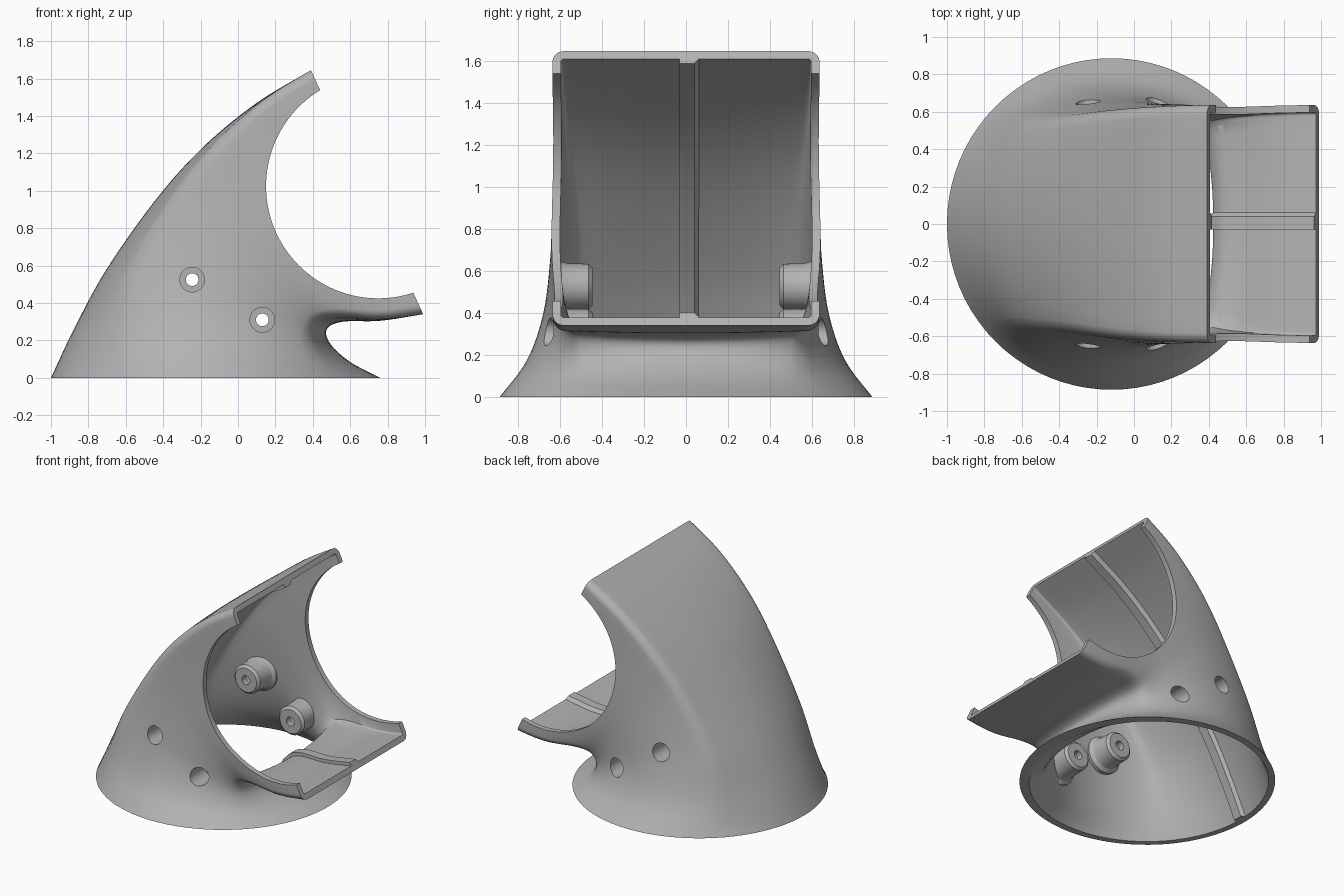
import bpy, bmesh, math
from mathutils import Vector

if "Cube" in bpy.data.objects:
    bpy.data.objects.remove(bpy.data.objects["Cube"])

ROWS, WALL = 60, 0.04
# left and right outline (x, z), half width, all sampled at equal steps from base to mouth
LEFT = [(-1, 0), (-0.875, 0.265), (-0.70, 0.585), (-0.43, 0.965), (-0.18, 1.24), (0.1, 1.47), (0.39, 1.645)]
RIGHT = [(0.76, 0), (0.60, 0.085), (0.495, 0.18), (0.475, 0.26), (0.56, 0.30), (0.76, 0.305), (0.99, 0.34)]
HALF = [(0.886,), (0.755,), (0.68,), (0.648,), (0.64,), (0.637,), (0.635,)]

grey = bpy.data.materials.new("plain grey")
grey.diffuse_color = (0.45, 0.45, 0.45, 1)
grey.use_nodes = True
grey.node_tree.nodes["Principled BSDF"].inputs["Base Color"].default_value = grey.diffuse_color


def spline(pts, t):
    """Catmull-Rom through the points."""
    pts = [Vector(p + (0,) * (3 - len(p))) for p in pts]
    pts = [2 * pts[0] - pts[1]] + pts + [2 * pts[-1] - pts[-2]]
    f = t * (len(pts) - 3)
    k = min(int(f), len(pts) - 4)
    f -= k
    a, b, c, d = pts[k:k + 4]
    return 0.5 * (2 * b + (c - a) * f + (2 * a - 5 * b + 4 * c - d) * f**2 + (3 * b - a - 3 * c + d) * f**3)


def ring(h, w, s, r=0.055, n=9, m=8):
    """Cross-section blended from an ellipse (s=0) to a rounded rectangle (s=1)."""
    quad = []
    for k in range(n):
        quad.append((40 * k / n, h, (w - r) * k / n))
    for k in range(m + 1):
        p = math.pi / 2 * k / m
        quad.append((40 + 10 * k / m, h - r + r * math.cos(p), w - r + r * math.sin(p)))
    for k in range(1, n + 1):
        quad.append((50 + 40 * k / n, (h - r) * (1 - k / n), w))
    half = []
    for deg, x, y in quad:
        q = math.radians(deg)
        half.append(((1 - s) * h * math.cos(q) + s * x, (1 - s) * w * math.sin(q) + s * y))
    half += [(-x, y) for x, y in half[-2::-1]]
    return half + [(x, -y) for x, y in half[-2:0:-1]]


# outer skin as a grid of points, with the plane normal of each row
skin, planes = [], []
for i in range(ROWS + 1):
    t = i / ROWS
    l, r = spline(LEFT, t), spline(RIGHT, t)
    l, r = Vector((l.x, 0, l.y)), Vector((r.x, 0, r.y))
    d = (r - l).normalized()
    s = (t * t * (3 - 2 * t)) ** 0.8
    skin.append([(l + r) / 2 + d * a + Vector((0, b, 0))
                 for a, b in ring((r - l).length / 2, spline(HALF, t).x, s)])
    planes.append(d.cross(Vector((0, 1, 0))))
COLS = len(skin[0])


def inset(i, j, depth):
    """Point under the skin, kept in the plane of its row."""
    along = skin[min(i + 1, ROWS)][j] - skin[max(i - 1, 0)][j]
    around = skin[i][(j + 1) % COLS] - skin[i][j - 1]
    n = around.cross(along).normalized()
    m = n - n.dot(planes[i]) * planes[i]
    return skin[i][j] - m.normalized() * depth / max(m.length, 0.42)


def make(name, rows, loop=True, closed_rows=False):
    """Skin a list of point rows; cap the ends or join last row to first."""
    bm = bmesh.new()
    vs = [[bm.verts.new(p) for p in row] for row in rows]
    n = len(vs[0])
    pairs = list(zip(vs, vs[1:])) + ([(vs[-1], vs[0])] if closed_rows else [])
    for a, b in pairs:
        for j in range(n):
            bm.faces.new((a[j], a[(j + 1) % n], b[(j + 1) % n], b[j]))
    if not closed_rows:
        bm.faces.new(vs[0])
        bm.faces.new(vs[-1])
    bmesh.ops.recalc_face_normals(bm, faces=bm.faces)
    me = bpy.data.meshes.new(name)
    bm.to_mesh(me)
    bm.free()
    me.materials.append(grey)
    ob = bpy.data.objects.new(name, me)
    bpy.context.collection.objects.link(ob)
    return ob


def lathe(name, profile, x, z, side=1, n=48):
    """Turned solid along y; profile holds (radius, distance from the middle)."""
    return make(name, [[(x + r * math.cos(2 * math.pi * k / n), side * y, z + r * math.sin(2 * math.pi * k / n))
                        for k in range(n)] for r, y in profile])


def select(ob):
    bpy.ops.object.select_all(action='DESELECT')
    ob.select_set(True)
    bpy.context.view_layer.objects.active = ob


def boolean(ob, cutter, op='DIFFERENCE'):
    mod = ob.modifiers.new("cut", 'BOOLEAN')
    mod.object, mod.operation, mod.solver = cutter, op, 'EXACT'
    select(ob)
    bpy.ops.object.modifier_apply(modifier=mod.name)


def smooth(ob):
    select(ob)
    bpy.ops.object.shade_smooth_by_angle(angle=math.radians(32))


# hollow shell with the round side cut-outs
inner = [[inset(i, j, WALL) for j in range(COLS)] for i in range(ROWS + 1)]
shell = make("duct_shell", skin + inner[::-1], closed_rows=True)
side_cut = lathe("side_cutter", [(0.6, -1.2), (0.6, 1.2)], 0.75, 1.025, n=128)
boolean(shell, side_cut)

# screw bosses inside, trimmed to the middle of the wall, with recessed holes
core = make("core_helper", [[inset(i, j, WALL / 2) for j in range(COLS)] for i in range(ROWS + 1)])
helpers = [side_cut, core]
for x, z, wall, place in ((-0.245, 0.525, 0.61, "upper"), (0.13, 0.31, 0.65, "lower")):
    for side, hand in ((-1, "front"), (1, "back")):
        boss = lathe(f"{place}_{hand}_screw_boss",
                     [(0.09, 0.445), (0.108, 0.463), (0.11, wall - 0.05), (0.118, wall - 0.02),
                      (0.14, wall), (0.14, 1.0)], x, z, side)
        recess = lathe("recess_cutter", [(0.034, 0.3), (0.034, 0.49), (0.066, 0.49), (0.066, 1.2)], x, z, side)
        boolean(boss, core, 'INTERSECT')
        boolean(boss, recess)
        boolean(shell, recess)
        smooth(boss)
        helpers.append(recess)
smooth(shell)

# seam ribs along the inside of the back wall and the bottom lip
for name, j, start in (("back_seam_rib", COLS // 2, 0), ("lip_seam_rib", 0, 20)):
    rows = [[inset(i, j, WALL + d) + Vector((0, y, 0))
             for y, d in ((-0.03, -0.01), (-0.03, 0.025), (0.04, 0.025), (0.07, -0.01))]
            for i in range(start, ROWS + 1)]
    smooth(make(name, rows))

for ob in helpers:
    bpy.data.objects.remove(ob)
